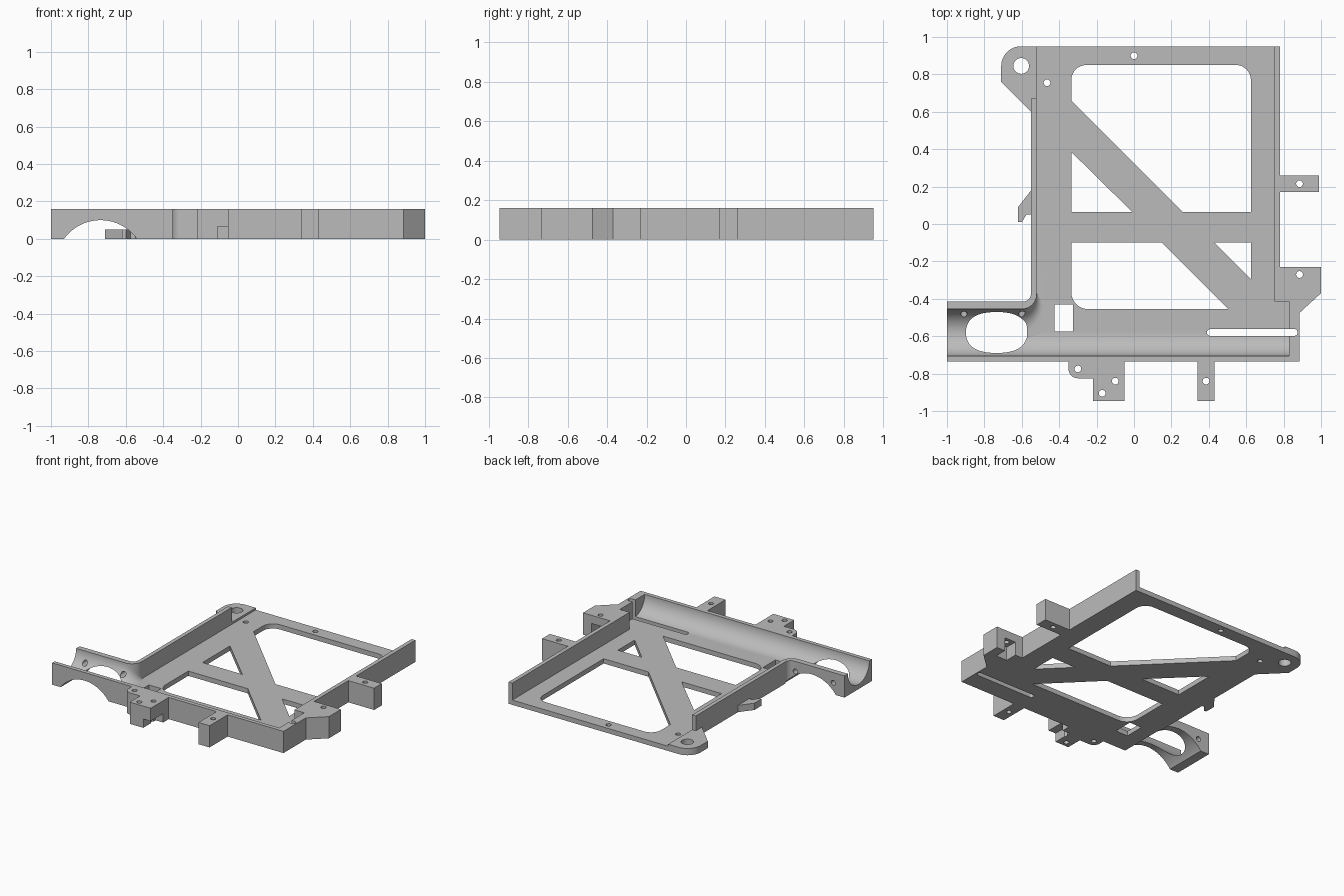
import bpy, bmesh, math
from mathutils import Vector

if "Cube" in bpy.data.objects:
    bpy.data.objects.remove(bpy.data.objects["Cube"], do_unlink=True)

HEIGHT, FLOOR, EAR = 0.16, 0.035, 0.05
BELOW, ABOVE = -0.1, 0.3

grey = bpy.data.materials.new("plain grey")
grey.use_nodes = True
grey.diffuse_color = (0.5, 0.5, 0.5, 1)
grey.node_tree.nodes["Principled BSDF"].inputs["Base Color"].default_value = grey.diffuse_color


def loft(name, rings):
    """Closed solid through a row of equal rings of points."""
    bm = bmesh.new()
    rows = [[bm.verts.new(p) for p in ring] for ring in rings]
    count = len(rows[0])
    for a, b in zip(rows, rows[1:]):
        for i in range(count):
            j = (i + 1) % count
            bm.faces.new((a[i], a[j], b[j], b[i]))
    bm.faces.new(rows[0])
    bm.faces.new(rows[-1])
    bmesh.ops.recalc_face_normals(bm, faces=bm.faces)
    mesh = bpy.data.meshes.new(name)
    bm.to_mesh(mesh)
    bm.free()
    mesh.materials.append(grey)
    obj = bpy.data.objects.new(name, mesh)
    bpy.context.collection.objects.link(obj)
    return obj


def prism(name, outline, low, high, axis="z"):
    """Outline extruded along one axis."""
    place = {"x": lambda u, v, w: (w, u, v),
             "y": lambda u, v, w: (u, w, v),
             "z": lambda u, v, w: (u, v, w)}[axis]
    return loft(name, [[place(p[0], p[1], w) for p in outline] for w in (low, high)])


def rounded(points, steps=8):
    """Replace each corner that carries a radius by an arc."""
    result = []
    for i, point in enumerate(points):
        corner = Vector(point[:2])
        if len(point) < 3:
            result.append(corner)
            continue
        radius = point[2]
        to_prev = (Vector(points[i - 1][:2]) - corner).normalized()
        to_next = (Vector(points[(i + 1) % len(points)][:2]) - corner).normalized()
        half = to_prev.angle(to_next) / 2
        centre = corner + (to_prev + to_next).normalized() * radius / math.sin(half)
        reach = radius / math.tan(half)
        start, end = corner + to_prev * reach - centre, corner + to_next * reach - centre
        sweep = start.angle(end)
        for k in range(steps + 1):
            t = k / steps
            result.append(centre + (start * math.sin((1 - t) * sweep)
                                    + end * math.sin(t * sweep)) / math.sin(sweep))
    return result


def arc(u, v, radius, first, last, steps):
    angles = [math.radians(first + (last - first) * k / steps) for k in range(steps + 1)]
    return [(u + radius * math.cos(a), v + radius * math.sin(a)) for a in angles]


def circle(u, v, radius, steps=24):
    return arc(u, v, radius, 0, 360, steps)[:-1]


def box(x0, x1, y0, y1):
    return [(x0, y0), (x1, y0), (x1, y1), (x0, y1)]


def cut(target, cutter):
    mod = target.modifiers.new("cut", "BOOLEAN")
    mod.operation, mod.solver, mod.object = "DIFFERENCE", "EXACT", cutter
    bpy.context.view_layer.objects.active = target
    bpy.ops.object.modifier_apply(modifier=mod.name)
    bpy.data.objects.remove(cutter, do_unlink=True)


def drill(target, outline):
    cut(target, prism("cutter", outline, BELOW, ABOVE))


# Frame blank: full height, with the tabs on the front and right
frame = prism("frame", rounded([
    (-1, -.735), (-.35, -.735), (-.35, -.825, .05), (-.22, -.825), (-.22, -.945),
    (-.05, -.945), (-.05, -.735), (.34, -.735), (.34, -.945), (.43, -.945),
    (.43, -.735), (.885, -.735), (.885, -.475), (1, -.37), (1, -.23), (.78, -.23),
    (.78, .17), (.99, .17), (.99, .26), (.78, .26), (.78, .95), (-.55, .95),
    (-.55, -.415, .045), (-1, -.415)]), 0, HEIGHT)

# Hollow above the floor, open at the back
cut(frame, prism("cutter", [
    (-.52, -.375), (-.49, -.375), (-.49, -.5), (.75, -.5), (.75, 1.1),
    (-.7, 1.1), (-.7, .67), (-.52, .67)], FLOOR, ABOVE))

# Rounded inside of the front wall, then the half-round channel of the left arm
TROUGH_Y, TROUGH_R = -.58, .125
front_curve = arc(TROUGH_Y, HEIGHT, TROUGH_R, 180, 270, 16)
back_curve = arc(TROUGH_Y, HEIGHT, TROUGH_R, 270, 360, 16)
cut(frame, prism("cutter", [(-.705, ABOVE)] + front_curve
                 + [(-.415, FLOOR), (-.415, ABOVE)], -.49, .83, "x"))
cut(frame, prism("cutter", [(-.705, ABOVE)] + front_curve + back_curve[1:]
                 + [(-.455, ABOVE)], -1.1, -.47, "x"))

# Inside corner where the channel turns into the left wall, its fillet fading out
rings = []
for k in range(13):
    turn = math.radians(-90 + 90 * k / 12)
    fillet = TROUGH_R + (.01 - TROUGH_R) * k / 12
    section = [(.08, ABOVE)] + arc(.08 + fillet, FLOOR + fillet, fillet, 180, 270, 10)
    section += [(.235, FLOOR), (.235, ABOVE)]
    rings.append([(-.6 + r * math.cos(turn), -.375 + r * math.sin(turn), z)
                  for r, z in section])
cut(frame, loft("cutter", rings))

# Arch through the arm, and the two small holes in its back wall
cut(frame, prism("cutter", circle(-.735, -.14, .24, 96), -.9, -.37, "y"))
for x in (-.91, -.6):
    cut(frame, prism("cutter", circle(x, .085, .018), -.56, -.36, "y"))

# Floor openings between the braces
openings = [
    [(-.335, .66), (.26, .065), (.625, .065), (.625, .85, .08), (-.335, .85, .08)],
    [(-.335, .385), (-.335, .065), (-.01, .065)],
    [(-.335, -.1), (-.335, -.455, .09), (.505, -.455), (.15, -.1)],
    [(.43, -.1), (.625, -.1), (.625, -.295)],
    box(-.425, -.325, -.575, -.43),
    [(x, y, .0175) for x, y in box(.39, .875, -.598, -.562)],
]
for opening in openings:
    drill(frame, rounded(opening))

# Nut pockets under two of the tabs
cut(frame, prism("cutter", box(-.11, 0, -1, -.8), BELOW, .065))
cut(frame, prism("cutter", box(.84, .93, -.32, -.2), BELOW, .1))

# Screw holes
for x, y in [(0, .9), (-.465, .755), (.885, .215), (.885, -.27), (.385, -.84),
             (-.3, -.775), (-.17, -.905), (-.1, -.84)]:
    drill(frame, circle(x, y, .018))

# Low mounting ear at the back corner
ear = prism("mounting_ear", rounded([
    (-.52, .95), (-.71, .95, .105), (-.71, .76), (-.55, .6), (-.55, .67), (-.52, .67)]), 0, EAR)
drill(ear, circle(-.603, .845, .042, 32))

# Low hook on the left wall
hook = prism("cable_hook", [(-.55, .18), (-.62, .09), (-.62, .01), (-.6, .01),
                            (-.575, .05), (-.55, .05)], 0, EAR)

# Smooth the curves, keep the edges sharp
for obj in (frame, ear, hook):
    bpy.ops.object.select_all(action="DESELECT")
    obj.select_set(True)
    bpy.context.view_layer.objects.active = obj
    bpy.ops.object.shade_smooth_by_angle(angle=math.radians(30))
